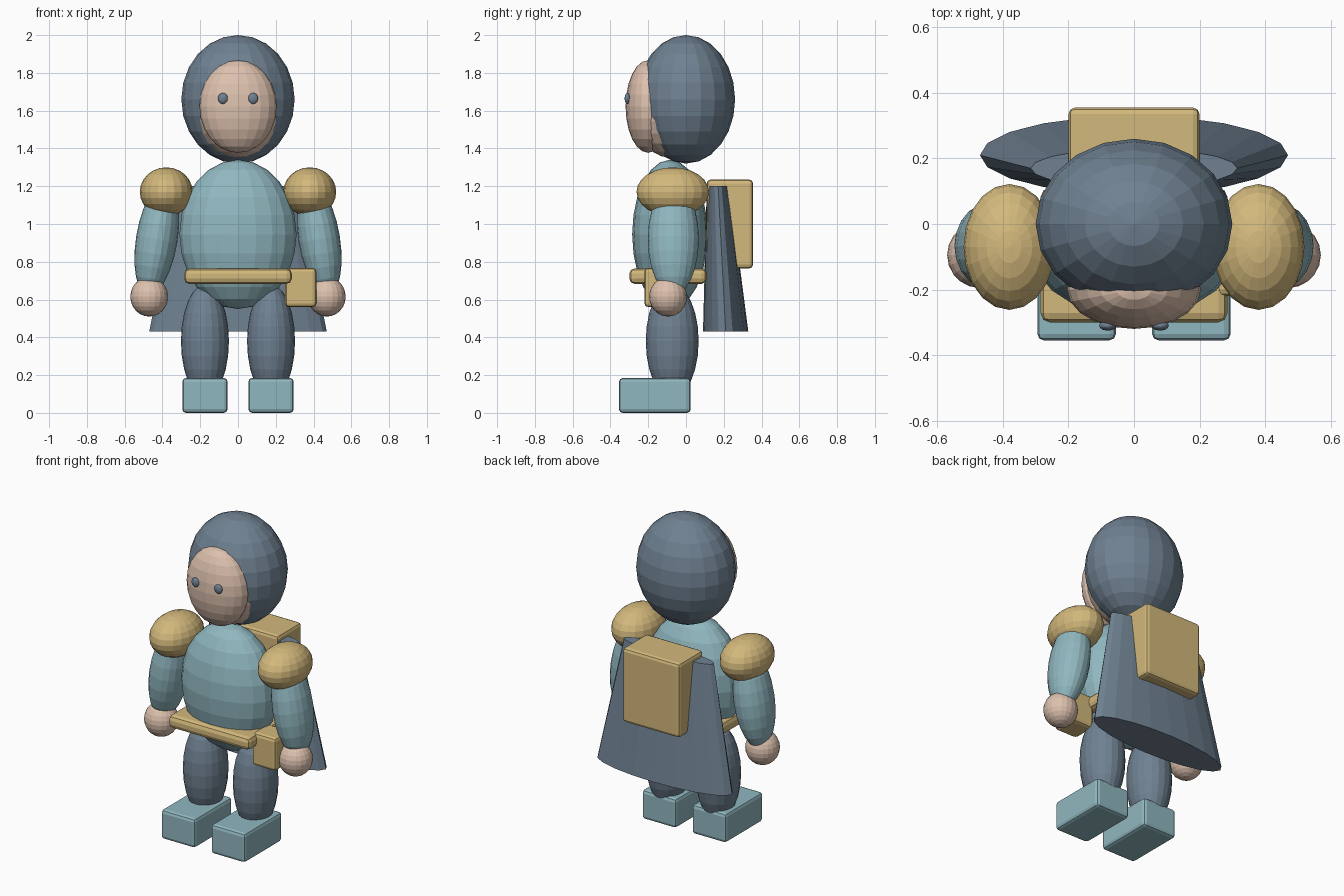
import bpy, bmesh, math
from mathutils import Matrix, Vector

cube = bpy.data.objects.get("Cube")
if cube:
    bpy.data.objects.remove(cube, do_unlink=True)


def material(name, r, g, b):
    m = bpy.data.materials.new(name)
    m.use_nodes = True
    m.diffuse_color = (r, g, b, 1)
    m.node_tree.nodes["Principled BSDF"].inputs["Base Color"].default_value = (r, g, b, 1)
    return m


slate = material("slate_blue", 0.16, 0.22, 0.285)
teal = material("pale_teal", 0.28, 0.475, 0.525)
gold = material("sand_gold", 0.65, 0.48, 0.2)
skin = material("skin", 0.72, 0.53, 0.42)


def finish(name, bm, mat):
    bmesh.ops.recalc_face_normals(bm, faces=bm.faces)
    mesh = bpy.data.meshes.new(name)
    bm.to_mesh(mesh)
    bm.free()
    mesh.materials.append(mat)
    obj = bpy.data.objects.new(name, mesh)
    bpy.context.collection.objects.link(obj)
    return obj


def ellipsoid(name, mat, centre, radii, tilt=0):
    """Low-poly ball, scaled and then tilted sideways."""
    bm = bmesh.new()
    place = (Matrix.Translation(centre) @ Matrix.Rotation(tilt, 4, 'Y')
             @ Matrix.Diagonal((*radii, 1)))
    bmesh.ops.create_uvsphere(bm, u_segments=20, v_segments=12, radius=1, matrix=place)
    return finish(name, bm, mat)


def box(name, mat, low, high, bevel=0.02):
    """Bevelled box between two corners."""
    low, high = Vector(low), Vector(high)
    bm = bmesh.new()
    place = Matrix.Translation((low + high) / 2) @ Matrix.Diagonal((*(high - low), 1))
    bmesh.ops.create_cube(bm, size=1, matrix=place)
    obj = finish(name, bm, mat)
    mod = obj.modifiers.new("rounded_edges", 'BEVEL')
    mod.width = bevel
    mod.segments = 2
    return obj


def cape(name, mat, rings, sides=20):
    """Flattened flaring tube lofted through ellipses (y, z, rx, ry)."""
    bm = bmesh.new()
    loops = []
    for y, z, rx, ry in rings:
        angles = [math.tau * i / sides for i in range(sides)]
        loops.append([bm.verts.new((rx * math.cos(a), y + ry * math.sin(a), z)) for a in angles])
    for a, b in zip(loops, loops[1:]):
        for i in range(sides):
            j = (i + 1) % sides
            bm.faces.new((a[i], a[j], b[j], b[i]))
    bm.faces.new(loops[0])
    bm.faces.new(loops[-1])
    return finish(name, bm, mat)


# Head
ellipsoid("hood", slate, (0, 0, 1.66), (0.3, 0.26, 0.34))
ellipsoid("head", skin, (0, -0.08, 1.61), (0.235, 0.2, 0.26))
ellipsoid("face", skin, (0, -0.2, 1.622), (0.204, 0.12, 0.245))

# Body and gear
ellipsoid("torso", teal, (0, -0.085, 0.945), (0.31, 0.2, 0.395))
box("belt", gold, (-0.285, -0.3, 0.683), (0.285, 0.11, 0.765), 0.028)
box("pouch", gold, (0.25, -0.22, 0.56), (0.415, -0.06, 0.768))
cape("cape", slate, [(0.21, 0.43, 0.47, 0.12), (0.17, 1.2, 0.315, 0.06)])
box("backpack", gold, (-0.2, 0.11, 0.765), (0.2, 0.355, 1.235))

# Paired parts
for side, s in (("left", 1), ("right", -1)):
    ellipsoid(side + "_eye", slate, (s * 0.08, -0.31, 1.665), (0.026, 0.015, 0.029))
    ellipsoid(side + "_shoulder_pad", gold, (s * 0.38, -0.07, 1.17), (0.14, 0.192, 0.13))
    ellipsoid(side + "_arm", teal, (s * 0.43, -0.067, 0.92), (0.11, 0.135, 0.3), -s * 0.16)
    ellipsoid(side + "_hand", skin, (s * 0.47, -0.095, 0.615), (0.1, 0.1, 0.105))
    ellipsoid(side + "_leg", slate, (s * 0.175, -0.073, 0.38), (0.127, 0.14, 0.3))
    box(side + "_boot", teal, (s * 0.175 - 0.12, -0.355, 0), (s * 0.175 + 0.12, 0.025, 0.185))
